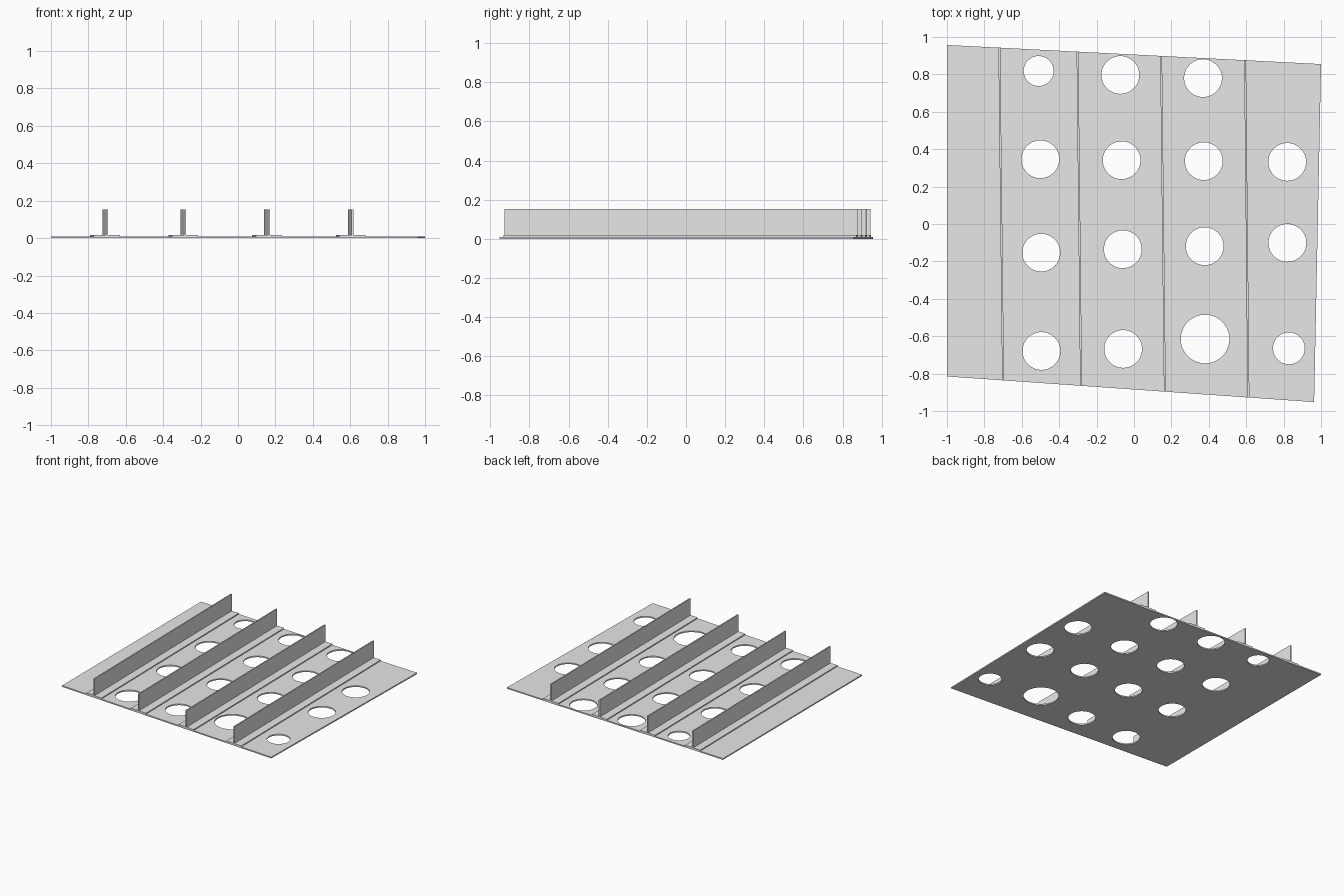
import bpy
import bmesh
from mathutils import Matrix, Vector

cube = bpy.data.objects.get("Cube")
if cube:
    bpy.data.objects.remove(cube, do_unlink=True)

steel = bpy.data.materials.new("grey_steel")
steel.use_nodes = True
grey = (0.8, 0.8, 0.8, 1)
steel.diffuse_color = grey
steel.node_tree.nodes["Principled BSDF"].inputs["Base Color"].default_value = grey


def make_object(name, bm):
    bmesh.ops.recalc_face_normals(bm, faces=bm.faces)
    mesh = bpy.data.meshes.new(name)
    bm.to_mesh(mesh)
    bm.free()
    mesh.materials.append(steel)
    obj = bpy.data.objects.new(name, mesh)
    bpy.context.collection.objects.link(obj)
    return obj


def prism(name, outline, bottom, top):
    """Extrude a flat outline from bottom to top."""
    bm = bmesh.new()
    face = bm.faces.new([bm.verts.new((x, y, bottom)) for x, y in outline])
    moved = bmesh.ops.extrude_face_region(bm, geom=[face])["geom"]
    verts = [v for v in moved if isinstance(v, bmesh.types.BMVert)]
    bmesh.ops.translate(bm, verts=verts, vec=(0, 0, top - bottom))
    # The extrusion keeps the first face as the underside
    return make_object(name, bm)


# Skewed base plate corners
BACK_LEFT, BACK_RIGHT = Vector((-1, 0.957)), Vector((1, 0.855))
FRONT_LEFT, FRONT_RIGHT = Vector((-1, -0.815)), Vector((0.963, -0.952))
PLATE_TOP, FLANGE_TOP, WEB_TOP = 0.01, 0.018, 0.153


def on_edge(a, b, x):
    return a.lerp(b, (x - a.x) / (b.x - a.x))


plate = prism("base_plate", [FRONT_LEFT, FRONT_RIGHT, BACK_RIGHT, BACK_LEFT],
              0, PLATE_TOP)

# Round openings, row by row: x, y, radius
holes = [
    (-0.51, 0.818, 0.08), (-0.073, 0.797, 0.101), (0.369, 0.78, 0.101),
    (-0.501, 0.346, 0.101), (-0.066, 0.341, 0.101),
    (0.373, 0.336, 0.101), (0.819, 0.332, 0.101),
    (-0.496, -0.153, 0.101), (-0.06, -0.135, 0.101),
    (0.378, -0.119, 0.101), (0.82, -0.101, 0.101),
    (-0.495, -0.679, 0.101), (-0.058, -0.668, 0.101),
    (0.38, -0.615, 0.13), (0.828, -0.665, 0.085),
]
bm = bmesh.new()
for x, y, radius in holes:
    bmesh.ops.create_cone(bm, cap_ends=True, segments=48, radius1=radius,
                          radius2=radius, depth=0.2,
                          matrix=Matrix.Translation((x, y, 0)))
cutter = make_object("hole_cutter", bm)
cutter.hide_render = True

cut = plate.modifiers.new("holes", "BOOLEAN")
cut.operation = "DIFFERENCE"
cut.solver = "EXACT"
cut.object = cutter
bpy.context.view_layer.objects.active = plate
bpy.ops.object.modifier_apply(modifier=cut.name)
bpy.data.objects.remove(cutter, do_unlink=True)


def strip(name, back_x, front_x, half, bottom, top):
    """Long bar whose ends follow the plate's front and back edges."""
    outline = [on_edge(FRONT_LEFT, FRONT_RIGHT, front_x - half),
               on_edge(FRONT_LEFT, FRONT_RIGHT, front_x + half),
               on_edge(BACK_LEFT, BACK_RIGHT, back_x + half),
               on_edge(BACK_LEFT, BACK_RIGHT, back_x - half)]
    return prism(name, outline, bottom, top)


# T-shaped stiffeners: flat flange with an upright web
stiffeners = [(-0.72, -0.7), (-0.302, -0.283), (0.145, 0.165), (0.594, 0.612)]
for number, (back_x, front_x) in enumerate(stiffeners, 1):
    strip(f"stiffener_flange_{number}", back_x, front_x, 0.07,
          PLATE_TOP, FLANGE_TOP)
    strip(f"stiffener_web_{number}", back_x, front_x, 0.005,
          FLANGE_TOP, WEB_TOP)
